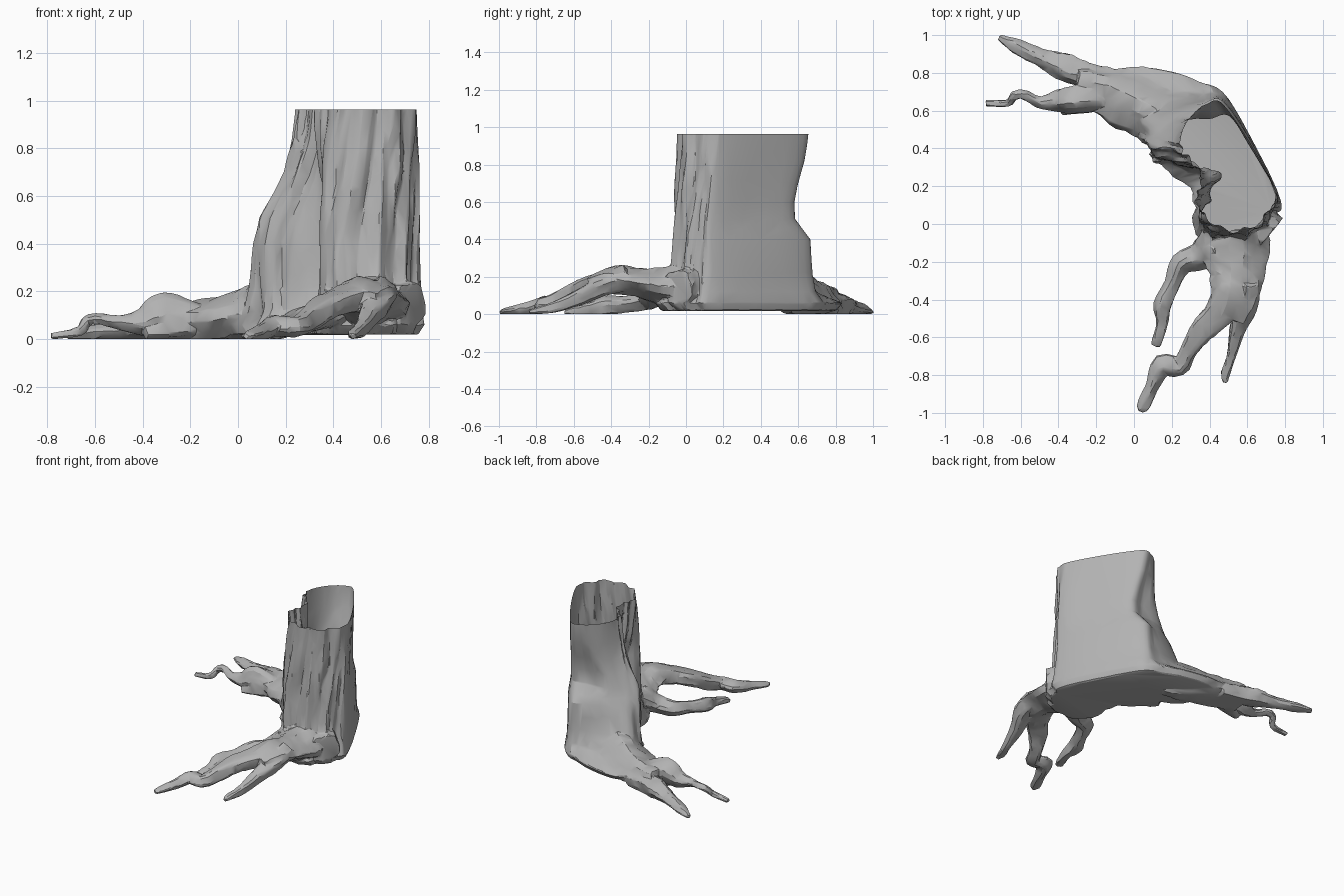
import bpy, bmesh, math, random
from mathutils import Vector, noise

if "Cube" in bpy.data.objects:
    bpy.data.objects.remove(bpy.data.objects["Cube"])

random.seed(4)
bm = bmesh.new()


def catmull(a, b, c, d, t):
    return 0.5 * (2 * b + (c - a) * t + (2 * a - 5 * b + 4 * c - d) * t * t
                  + (3 * b - a - 3 * c + d) * t ** 3)


def vecs(flat):
    return [Vector(flat[i:i + 2]) for i in range(0, len(flat), 2)]


def blend(a, b, t):
    return [p.lerp(q, t) for p, q in zip(a, b)]


def skin(rings):
    """Closed solid through a list of equal rings of points."""
    vs = [[bm.verts.new(p) for p in r] for r in rings]
    n = len(vs[0])
    for a, b in zip(vs, vs[1:]):
        for i in range(n):
            j = (i + 1) % n
            bm.faces.new((a[i], a[j], b[j], b[i]))
    bm.faces.new(vs[0][::-1])
    bm.faces.new(vs[-1])


# Trunk outlines, from the back corner round the left and front to the flat back
top = vecs([.465, .64, .385, .635, .33, .60, .28, .54, .25, .47, .25, .41, .275, .37, .32, .32,
            .355, .25, .335, .17, .35, .06, .44, -.02, .55, -.035, .66, .0, .725, .08, .75, .17, .62, .42])
mid = vecs([.47, .65, .37, .635, .27, .605, .18, .56, .11, .50, .08, .43, .10, .365, .20, .33,
            .43, .28, .41, .17, .355, .05, .40, -.04, .53, -.055, .66, -.025, .72, .06, .757, .15, .63, .42])
base = vecs([.48, .69, .35, .755, .20, .81, -.02, .835, -.19, .75, -.05, .53, .08, .42, .10, .33,
             .25, .22, .31, .14, .32, .0, .37, -.12, .52, -.17, .67, -.11, .745, .01, .775, .13, .64, .42])


def neck(t, back):
    """Waist of the trunk with the flat back pressed in."""
    pts = blend(mid, top, t)
    for p in pts:
        p.y = min(p.y, back)
    w = .65 - back
    pts[0].x += w * .45
    pts[16].x -= w * .25
    for i in (1, 2, 3, 4):
        pts[i] += Vector((w * .35, -w * .2))
    return pts


centre = Vector((.42, .35))
foot = [p.lerp(centre, .07) for p in base]
levels = [(.018, foot), (.06, base), (.12, blend(mid, base, .45)), (.22, blend(mid, base, .2)),
          (.40, blend(mid, base, .03)), (.45, neck(.05, .615)), (.51, neck(.12, .575)), (.60, neck(.38, .572)),
          (.70, neck(.65, .59)), (.82, neck(.85, .62)), (.96, top), (1.03, top)]


def trunk_ring(pts, z):
    n, sub = len(pts), 10
    ring = [catmull(*(pts[(i + k) % n] for k in (-1, 0, 1, 2)), s / sub)
            for i in range(n) for s in range(sub)]
    out = []
    for k, p in enumerate(ring):
        u = k / sub
        t = (ring[(k + 1) % len(ring)] - ring[k - 1]).normalized()
        fade = max(0, min(1, (u - 4) / 1.5, (15.2 - u) / 1))
        ridge = abs(math.sin(u * 2.6 + .8 * math.sin(5 * z) + noise.noise((u, z * 4, 7))))
        fine = noise.noise((u * 4 + .8 * math.sin(4 * z), z * 3.5, 2))
        d = (.026 * ridge - .018 + .022 * fine) * fade
        out.append((p.x + t.y * d, p.y - t.x * d, z))
    return out


# Trunk with bark ridges
rings = []
for (z0, a), (z1, b) in zip(levels, levels[1:]):
    steps = max(1, round((z1 - z0) / .03))
    rings += [trunk_ring(blend(a, b, s / steps), z0 + (z1 - z0) * s / steps) for s in range(steps)]
rings.append(trunk_ring(*levels[-1][::-1]))
skin(rings)


def root(*keys):
    """Gnarled tube; each key is x, y, z, half width, half height."""
    sides, sub, rr = 14, 4, []
    ks = [Vector(k) for k in keys]
    ks = [2 * ks[0] - ks[1]] + ks + [2 * ks[-1] - ks[-2]]
    path = [catmull(*ks[i:i + 4], s / sub) for i in range(len(ks) - 3) for s in range(sub)]
    path.append(ks[-2])
    phase = random.uniform(0, 6)
    for i, q in enumerate(path):
        c = Vector(q[:3])
        t = Vector(path[min(i + 1, len(path) - 1)][:3]) - Vector(path[max(i - 1, 0)][:3])
        t.normalize()
        side = t.cross(Vector((0, 0, 1))).normalized()
        up = side.cross(t)
        ring = []
        for k in range(sides):
            a = math.tau * k / sides
            g = 1.02 + .12 * math.sin(4 * a + phase + i * .2) + random.uniform(-.06, .06)
            ring.append(c + side * math.cos(a) * max(q[3], .01) * g
                        + up * math.sin(a) * max(q[4], .01) * g)
        rr.append(ring)
    skin(rr)


# Back left root, its long tip, thin arched tip and short stub
root((.17, .55, .13, .12, .12), (-.03, .65, .08, .14, .105), (-.18, .71, .07, .12, .085), (-.3, .73, .07, .11, .08))
root((-.1, .77, .04, .05, .045), (-.25, .79, .05, .065, .06), (-.35, .825, .05, .072, .06), (-.42, .85, .045, .06, .05),
     (-.5, .885, .035, .043, .04), (-.62, .94, .025, .038, .03), (-.715, .99, .012, .016, .013))
root((-.15, .67, .07, .07, .07), (-.31, .66, .105, .07, .085), (-.4, .65, .07, .055, .055), (-.5, .645, .07, .03, .028),
     (-.58, .685, .085, .025, .023), (-.635, .68, .075, .023, .023), (-.665, .64, .032, .02, .02),
     (-.785, .64, .012, .018, .015))
root((-.2, .65, .06, .06, .05), (-.31, .63, .04, .05, .04), (-.39, .6, .02, .025, .022))
# Front root with its high arch
root((.54, .02, .15, .15, .12), (.54, -.12, .15, .17, .095), (.545, -.25, .17, .135, .073),
     (.53, -.38, .185, .115, .07), (.49, -.49, .165, .095, .05))
# Three front tips
root((.52, -.33, .19, .09, .07), (.45, -.47, .165, .08, .055), (.36, -.565, .13, .07, .05), (.29, -.67, .075, .045, .05),
     (.24, -.755, .05, .05, .04), (.15, -.75, .055, .055, .04), (.10, -.85, .03, .035, .033), (.05, -.96, .015, .034, .02),
     (.035, -.995, .01, .015, .012))
root((.61, -.31, .2, .055, .065), (.59, -.44, .155, .06, .055), (.55, -.55, .1, .045, .045),
     (.515, -.7, .04, .026, .032), (.485, -.79, .02, .027, .02), (.485, -.84, .012, .014, .014))
root((.43, -.1, .14, .09, .08), (.35, -.17, .1, .07, .055), (.25, -.21, .075, .055, .05), (.2, -.32, .055, .04, .042),
     (.15, -.43, .045, .047, .05), (.15, -.52, .03, .032, .033), (.118, -.63, .012, .03, .018), (.112, -.648, .01, .018, .012))
# Sawn root at the right corner
root((.6, .06, .15, .11, .1), (.725, -.045, .145, .1, .095))

bmesh.ops.recalc_face_normals(bm, faces=bm.faces[:])
src = bpy.data.meshes.new("tree_stump_parts")
bm.to_mesh(src)
bm.free()
obj = bpy.data.objects.new("tree_stump", src)
bpy.context.collection.objects.link(obj)

# Fuse trunk and roots into one carved skin
m = obj.modifiers.new("fuse", 'REMESH')
m.mode = 'VOXEL'
m.voxel_size = .008
m = obj.modifiers.new("soften", 'SMOOTH')
m.factor = .5
m.iterations = 3
m = obj.modifiers.new("facet", 'DECIMATE')
m.ratio = .033
deps = bpy.context.evaluated_depsgraph_get()
fused = bpy.data.meshes.new_from_object(obj.evaluated_get(deps))
obj.modifiers.clear()
fused.name = "tree_stump"

# Saw the top open (hollow shell) and press the feet flat on the ground
bm = bmesh.new()
bm.from_mesh(fused)
bmesh.ops.bisect_plane(bm, geom=bm.verts[:] + bm.edges[:] + bm.faces[:], plane_co=(0, 0, .963),
                       plane_no=(0, 0, 1), clear_outer=True)
for v in bm.verts:
    v.co.z = max(v.co.z, 0)
bm.to_mesh(fused)
bm.free()
obj.data = fused

# Darker grey bark
bark = bpy.data.materials.new("bark")
bark.diffuse_color = (.45, .45, .45, 1)
bark.use_nodes = True
bark.node_tree.nodes["Principled BSDF"].inputs["Base Color"].default_value = bark.diffuse_color
fused.materials.append(bark)

bpy.context.view_layer.objects.active = obj
obj.select_set(True)
bpy.ops.object.shade_smooth_by_angle(angle=math.radians(24))
